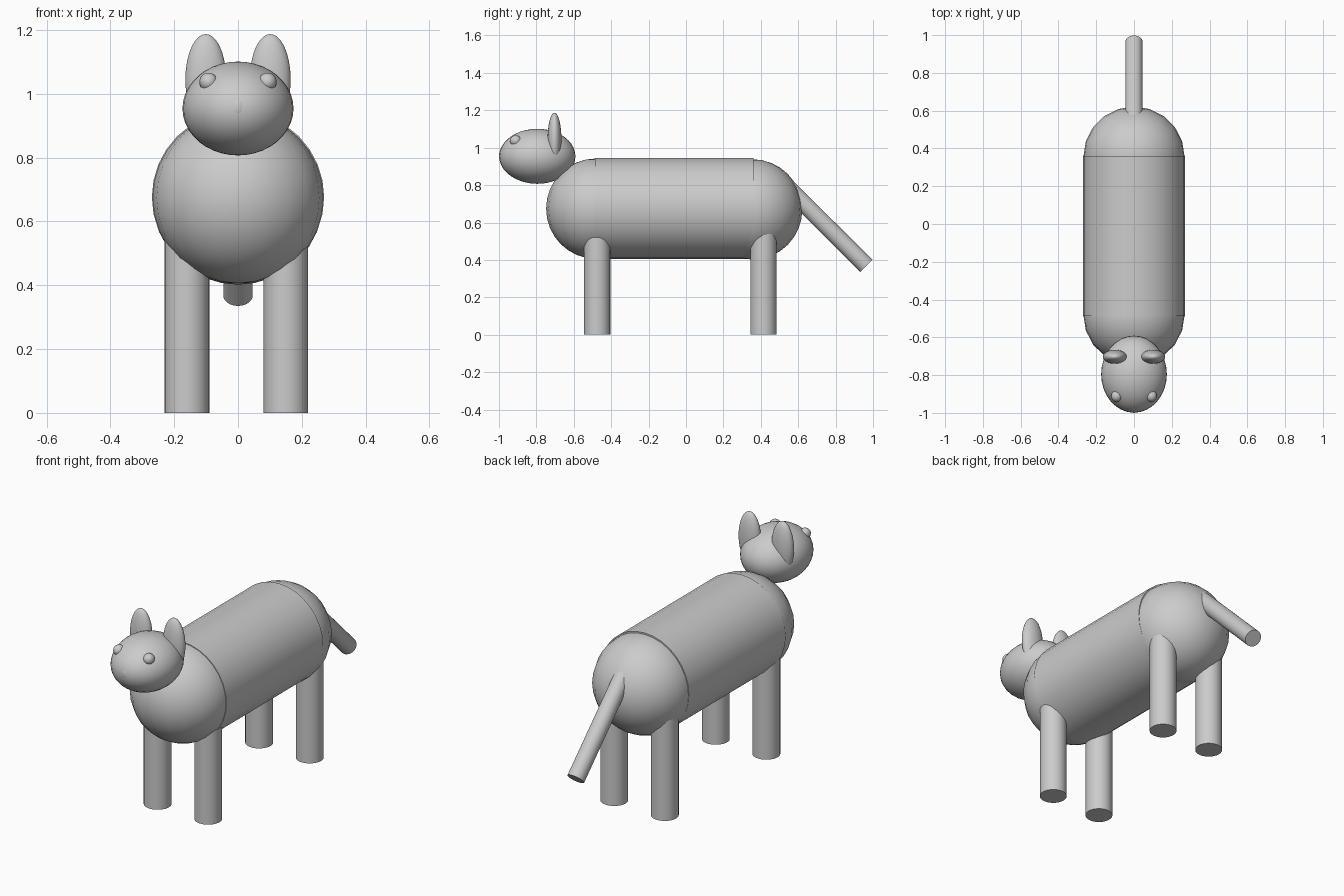
import bpy
from math import radians
from mathutils import Vector

if "Cube" in bpy.data.objects:
    bpy.data.objects.remove(bpy.data.objects["Cube"])


def finish(name):
    ob = bpy.context.object
    ob.name = name
    bpy.ops.object.shade_smooth_by_angle(angle=radians(40))
    return ob


def ellipsoid(name, loc, radii, seg=32, rings=20):
    bpy.ops.mesh.primitive_uv_sphere_add(segments=seg, ring_count=rings, radius=1, location=loc)
    bpy.context.object.scale = radii
    bpy.ops.object.transform_apply(location=False, rotation=False, scale=True)
    return finish(name)


def rod(name, a, b, r, verts=32):
    a, b = Vector(a), Vector(b)
    d = b - a
    bpy.ops.mesh.primitive_cylinder_add(vertices=verts, radius=r, depth=d.length, location=(a + b) / 2)
    bpy.context.object.rotation_euler = d.to_track_quat('Z', 'Y').to_euler()
    return finish(name)


# Body: barrel with rounded chest and rump
rod("body", (0, -0.487, 0.676), (0, 0.36, 0.676), 0.27)
ellipsoid("chest", (0, -0.482, 0.674), (0.268, 0.266, 0.268), 20, 16)
ellipsoid("rump", (0, 0.356, 0.67), (0.268, 0.266, 0.268), 20, 16)

# Legs
for end, y in (("front", -0.475), ("back", 0.414)):
    for side, x in (("left", 0.15), ("right", -0.16)):
        rod(f"{end}_{side}_leg", (x, y, 0), (x, y, 0.58), 0.07)

# Tail, sloping down at 45 degrees
rod("tail", (0, 0.53, 0.80), (0, 0.965, 0.368), 0.046)

# Head and nose
ellipsoid("head", (0, -0.795, 0.954), (0.174, 0.204, 0.147))
ellipsoid("nose", (0, -0.977, 0.957), (0.028, 0.023, 0.04), 16, 12)

# Ears and eyes
for side, s in (("left", 1), ("right", -1)):
    ellipsoid(f"{side}_ear", (s * 0.101, -0.703, 1.045), (0.064, 0.037, 0.142))
    ellipsoid(f"{side}_eye", (s * 0.092, -0.911, 1.037), (0.029, 0.031, 0.029), 16, 12)
